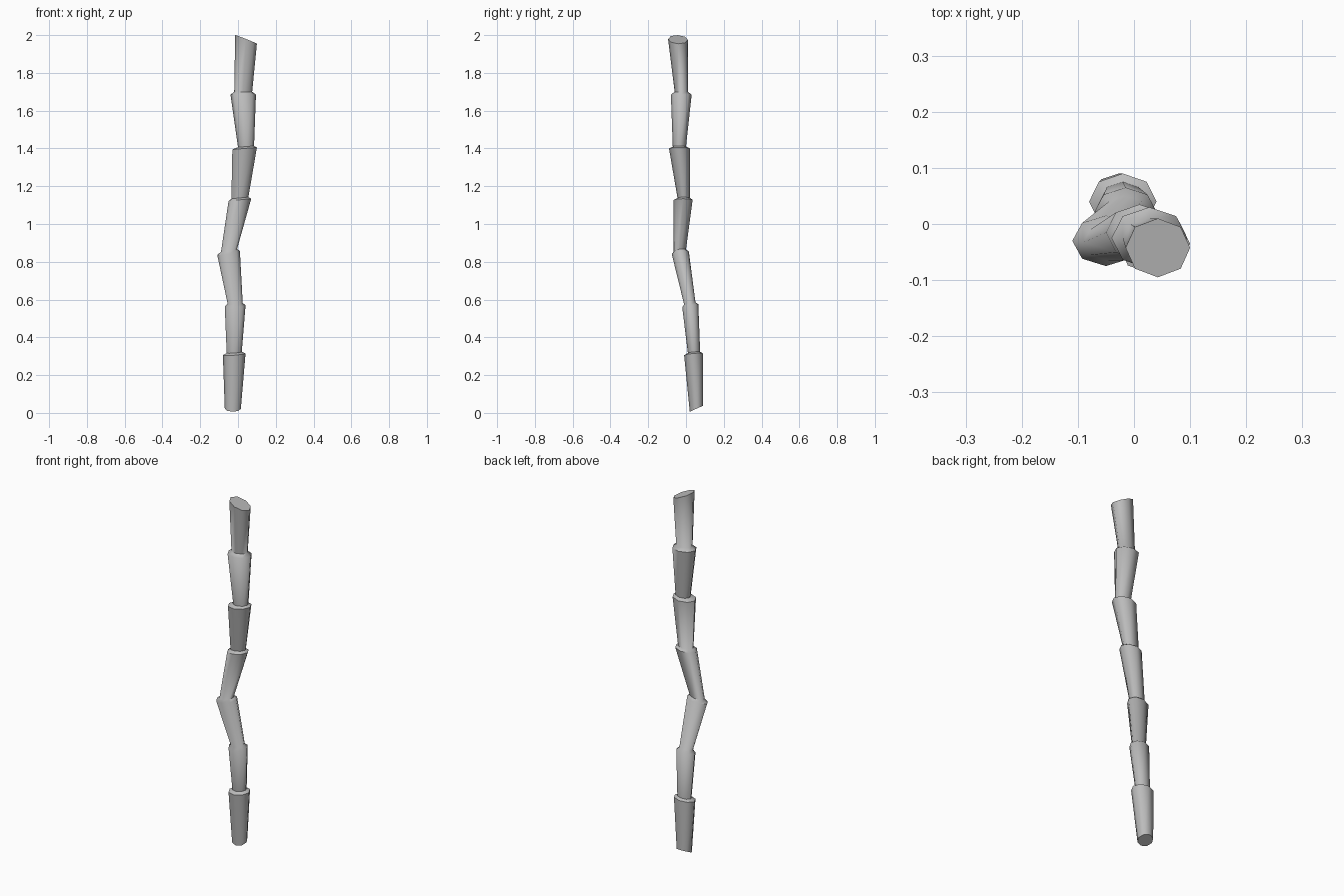
import bpy, bmesh, math

if "Cube" in bpy.data.objects:
    bpy.data.objects.remove(bpy.data.objects["Cube"], do_unlink=True)

SIDES = 8

grey = bpy.data.materials.new("plain grey")
grey.use_nodes = True
colour = (0.5, 0.5, 0.5, 1)
grey.diffuse_color = colour
grey.node_tree.nodes["Principled BSDF"].inputs["Base Color"].default_value = colour

# Rings up the stalk: x min, x max, y min, y max, centre z, slope in x, slope in y
RINGS = [
    (-.07, .015, .02, .09, .022, 0, .45),
    (-.08, .04, -.01, .09, .31, .08, .1),
    (-.06, .02, .01, .075, .32, .08, .1),
    (-.07, .04, -.02, .065, .567, .05, .2),
    (-.055, .025, -.01, .05, .58, .05, .2),
    (-.11, .01, -.075, .015, .847, .17, .17),
    (-.09, -.005, -.065, 0, .86, .17, .17),
    (-.05, .07, -.065, .035, 1.128, .1, 0),
    (-.035, .055, -.045, .02, 1.138, .1, 0),
    (-.03, .1, -.09, .02, 1.4, .08, 0),
    (0, .085, -.07, 0, 1.41, .08, 0),
    (-.04, .095, -.08, .03, 1.685, 0, 0),
    (-.02, .075, -.06, .01, 1.7, 0, 0),
    (-.015, .1, -.095, .01, 1.977, -.4, -.05),
]


def add_ring(bm, x0, x1, y0, y1, z, sx, sy):
    """Octagon filling the given box, sheared to the given slopes."""
    verts = []
    for i in range(SIDES):
        a = math.tau * i / SIDES
        dx = (x1 - x0) / 2 * math.cos(a)
        dy = (y1 - y0) / 2 * math.sin(a)
        verts.append(bm.verts.new(((x0 + x1) / 2 + dx, (y0 + y1) / 2 + dy,
                                   z + sx * dx + sy * dy)))
    return verts


# Segmented stalk: flaring segments joined by narrow lips, with slanted ends
bm = bmesh.new()
rings = [add_ring(bm, *r) for r in RINGS]
for low, high in zip(rings, rings[1:]):
    for i in range(SIDES):
        j = (i + 1) % SIDES
        bm.faces.new((low[i], low[j], high[j], high[i]))
bm.faces.new(rings[0][::-1])
bm.faces.new(rings[-1])

mesh = bpy.data.meshes.new("segmented_stalk")
bm.to_mesh(mesh)
bm.free()
mesh.materials.append(grey)
stalk = bpy.data.objects.new("segmented_stalk", mesh)
bpy.context.collection.objects.link(stalk)

# Smooth sides, sharp lips and ends
bpy.ops.object.select_all(action='DESELECT')
stalk.select_set(True)
bpy.context.view_layer.objects.active = stalk
bpy.ops.object.shade_smooth_by_angle(angle=math.radians(55))
